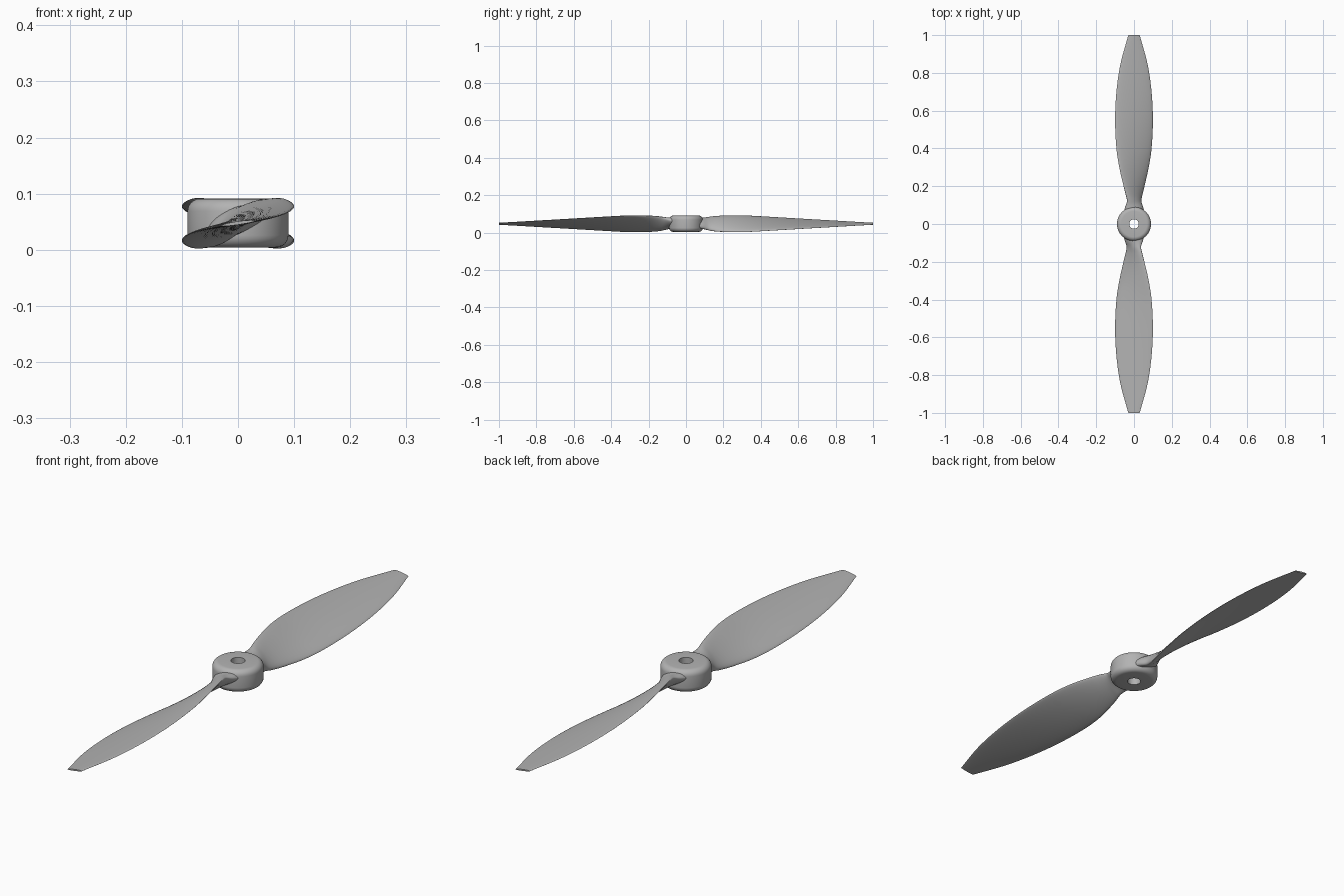
import bpy, bmesh, math
from mathutils import Matrix

cube = bpy.data.objects.get("Cube")
if cube:
    bpy.data.objects.remove(cube, do_unlink=True)

grey = bpy.data.materials.new("grey plastic")
grey.use_nodes = True
colour = (0.45, 0.45, 0.45, 1)
grey.diffuse_color = colour
grey.node_tree.nodes["Principled BSDF"].inputs["Base Color"].default_value = colour

MID = 0.047

# Blade stations: distance, half width, half rise, thickness
STATIONS = [
    (0.05, 0.058, 0.018, 0.050),
    (0.09, 0.046, 0.028, 0.046),
    (0.12, 0.036, 0.037, 0.036),
    (0.15, 0.042, 0.042, 0.028),
    (0.20, 0.055, 0.045, 0.023),
    (0.30, 0.078, 0.046, 0.019),
    (0.40, 0.093, 0.041, 0.017),
    (0.55, 0.100, 0.032, 0.015),
    (0.70, 0.093, 0.023, 0.012),
    (0.85, 0.071, 0.014, 0.009),
    (1.00, 0.030, 0.005, 0.006),
]


def finish(name, bm, angle):
    bmesh.ops.recalc_face_normals(bm, faces=bm.faces)
    mesh = bpy.data.meshes.new(name)
    bm.to_mesh(mesh)
    bm.free()
    mesh.materials.append(grey)
    ob = bpy.data.objects.new(name, mesh)
    bpy.context.collection.objects.link(ob)
    bpy.ops.object.select_all(action='DESELECT')
    ob.select_set(True)
    bpy.context.view_layer.objects.active = ob
    bpy.ops.object.shade_smooth_by_angle(angle=math.radians(angle))
    return ob


def smooth_stations(steps):
    """Hermite interpolation with slopes from the neighbouring stations."""
    rows = []
    last = len(STATIONS) - 1

    def slope(i, k):
        a, b = STATIONS[max(i - 1, 0)], STATIONS[min(i + 1, last)]
        return (b[k] - a[k]) / (b[0] - a[0])

    for i in range(last):
        p, q = STATIONS[i], STATIONS[i + 1]
        d = q[0] - p[0]
        for j in range(steps):
            t = j / steps
            row = [p[0] + d * t]
            for k in range(1, 4):
                ease = t * t * (3 - 2 * t)
                row.append(p[k] + (q[k] - p[k]) * ease
                           + d * slope(i, k) * t * (1 - t) ** 2
                           - d * slope(i + 1, k) * t * t * (1 - t))
            rows.append(row)
    return rows + [STATIONS[-1]]


def blade(name, turn):
    bm = bmesh.new()
    rings = []
    count = 32
    for y, w, rise, thick in smooth_stations(5):
        chord = math.hypot(w, rise)
        ring = []
        for i in range(count):
            a = math.tau * i / count
            s = math.cos(a)
            # Fuller upper surface, flatter underside
            off = thick * math.sin(a) * (0.62 if math.sin(a) > 0 else 0.38)
            x = s * w - off * rise / chord
            z = s * (rise - 0.1 * thick) + off * w / chord
            ring.append(bm.verts.new((x, -y, MID + z)))
        rings.append(ring)
    for a, b in zip(rings, rings[1:]):
        for i in range(count):
            j = (i + 1) % count
            bm.faces.new((a[i], a[j], b[j], b[i]))
    bm.faces.new(rings[0])
    bm.faces.new(rings[-1])
    bmesh.ops.transform(bm, matrix=Matrix.Rotation(turn, 4, 'Z'), verts=bm.verts)
    return finish(name, bm, 50)


def hub():
    """Rounded collar with a through hole, turned from a profile."""
    low, high, radius, hole, fillet = 0.004, 0.091, 0.09, 0.025, 0.022
    profile = [(hole, low)]
    for cz, start in ((low + fillet, -90), (high - fillet, 0)):
        for i in range(7):
            a = math.radians(start + 15 * i)
            profile.append((radius - fillet + fillet * math.cos(a),
                            cz + fillet * math.sin(a)))
    profile.append((hole, high))
    bm = bmesh.new()
    verts = [bm.verts.new((r, 0, z)) for r, z in profile]
    edges = [bm.edges.new((verts[i - 1], v)) for i, v in enumerate(verts)]
    bmesh.ops.spin(bm, geom=verts + edges, cent=(0, 0, 0), axis=(0, 0, 1),
                   angle=math.tau, steps=64, use_merge=True)
    bmesh.ops.remove_doubles(bm, verts=bm.verts, dist=0.0001)
    return finish("hub", bm, 40)


hub()
blade("front_blade", 0)
blade("back_blade", math.pi)
